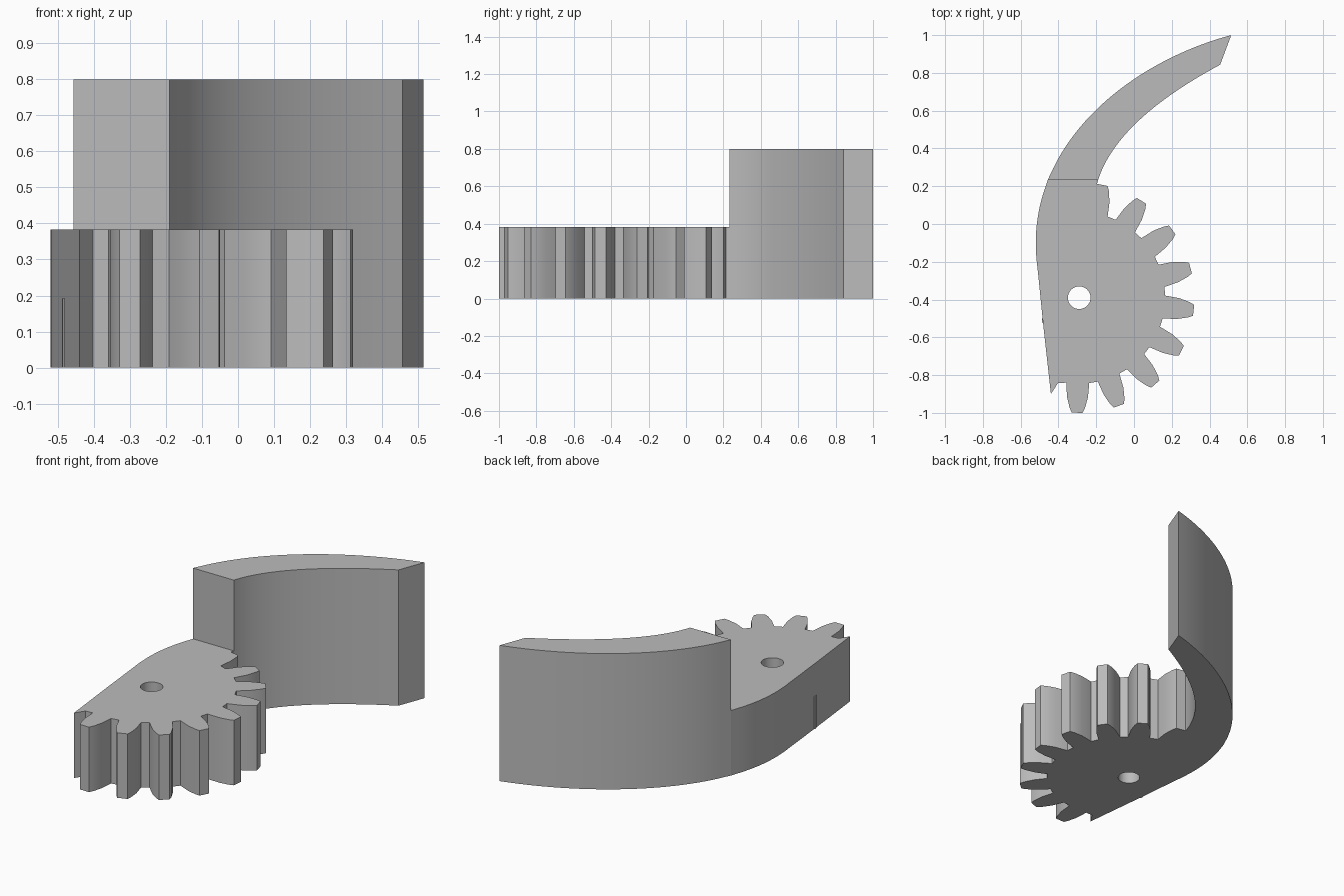
import bpy, bmesh, math
from mathutils import Vector
from mathutils.geometry import interpolate_bezier

cube = bpy.data.objects.get("Cube")
if cube:
    bpy.data.objects.remove(cube, do_unlink=True)

grey = bpy.data.materials.new("plain grey")
grey.use_nodes = True
grey.diffuse_color = (0.5, 0.5, 0.5, 1)
grey.node_tree.nodes["Principled BSDF"].inputs["Base Color"].default_value = (0.5, 0.5, 0.5, 1)

HUB = Vector((-0.29, -0.39))
PLATE_H, ARM_H, SPLIT_Y = 0.383, 0.8, 0.233
TEETH, PITCH, FIRST = 9, 360 / 17, -91


def polar(radius, degrees):
    a = math.radians(degrees)
    return HUB + radius * Vector((math.cos(a), math.sin(a)))


def bezier(points, steps):
    return [Vector(p[:2]) for p in
            interpolate_bezier(*[Vector((*p, 0)) for p in points], steps)]


def prism(name, loops, height):
    """Fill closed outlines (holes allowed) and raise them to a solid."""
    bm = bmesh.new()
    edges = []
    for loop in loops:
        verts = [bm.verts.new((p[0], p[1], 0)) for p in loop]
        edges += [bm.edges.new((v, verts[i - 1])) for i, v in enumerate(verts)]
    bmesh.ops.triangle_fill(bm, edges=edges, use_beauty=True)
    lid = bmesh.ops.extrude_face_region(bm, geom=bm.faces[:])
    top = [g for g in lid["geom"] if isinstance(g, bmesh.types.BMVert)]
    bmesh.ops.translate(bm, verts=top, vec=(0, 0, height))
    bmesh.ops.recalc_face_normals(bm, faces=bm.faces[:])
    mesh = bpy.data.meshes.new(name)
    bm.to_mesh(mesh)
    bm.free()
    mesh.materials.append(grey)
    obj = bpy.data.objects.new(name, mesh)
    bpy.context.collection.objects.link(obj)
    bpy.ops.object.select_all(action="DESELECT")
    obj.select_set(True)
    bpy.context.view_layer.objects.active = obj
    bpy.ops.object.shade_smooth_by_angle(angle=math.radians(15))
    return obj


# Outer sweep runs from the finger tip down the back of the gear plate
outer = bezier([(0.515, 1.0), (-0.016, 0.858), (-0.52, 0.45), (-0.52, -0.1)], 48)
inner = bezier([(-0.19, SPLIT_Y), (-0.123, 0.444), (0.092, 0.648), (0.456, 0.843)], 32)
joint = Vector((-0.457, SPLIT_Y))

# Tall curved finger
prism("curved_finger", [[p for p in outer if p.y > SPLIT_Y + 0.01] + [joint] + inner], ARM_H)

# Gear plate: smooth back, half tooth, then the row of full teeth
outline = [joint] + [p for p in outer if p.y < SPLIT_Y - 0.01]
outline += [(-0.517, -0.18), (-0.509, -0.25), (-0.483, -0.51), (-0.44, -0.9), (-0.403, -0.843)]
flank = [(0.455, 7.7), (0.53, 6.0), (0.585, 4.0), (0.61, 2.7)]
for k in range(TEETH):
    mid = FIRST + k * PITCH
    outline += [polar(r, mid - half) for r, half in flank]
    falling = flank[:-3:-1] if k == TEETH - 1 else flank[::-1]
    if k == TEETH - 1:
        falling = flank[-1:]
    outline += [polar(r, mid + half) for r, half in falling]
outline.append((-0.19, SPLIT_Y))
hole = [polar(0.06, i * 360 / 40) for i in range(40)]
prism("gear_plate", [outline, hole], PLATE_H)

# Small ridge on the lower back of the plate
prism("back_ridge", [[(-0.47, -0.49), (-0.488, -0.503), (-0.486, -0.522), (-0.47, -0.53)]], PLATE_H / 2)
